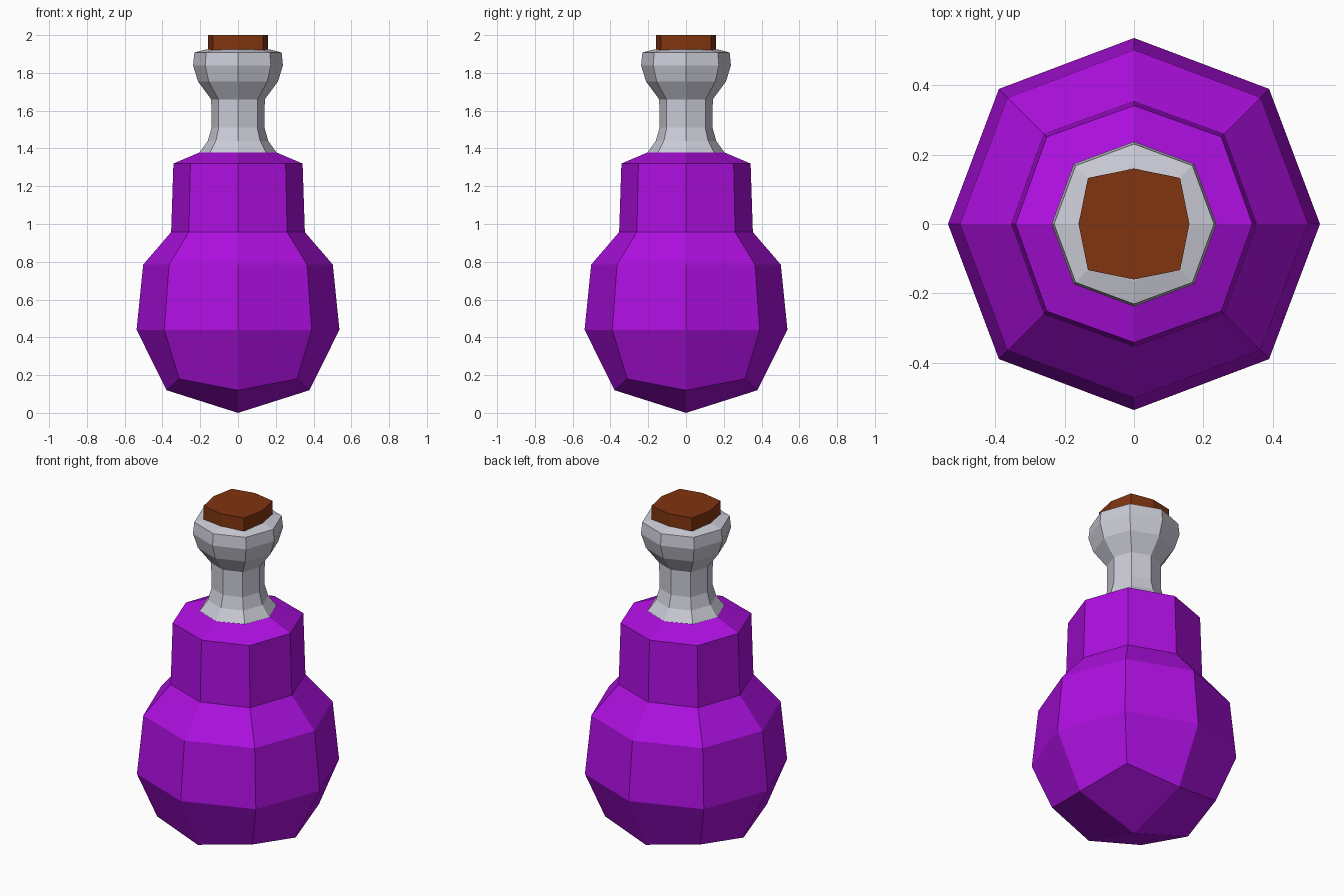
import bpy, bmesh, math

if "Cube" in bpy.data.objects:
    bpy.data.objects.remove(bpy.data.objects["Cube"])


def material(name, rgb):
    m = bpy.data.materials.new(name)
    m.diffuse_color = (*rgb, 1)
    m.use_nodes = True
    m.node_tree.nodes["Principled BSDF"].inputs["Base Color"].default_value = m.diffuse_color
    return m


def lathe(name, rings, mat, bottom=None, top=None):
    """Eight-sided part. Each ring: (axis radius, axis z, diagonal x=y, diagonal z).
    A pole height closes an end with four quads, otherwise a flat cap is used."""
    bm = bmesh.new()
    loops = []
    for ra, za, d, zd in rings:
        loop = []
        for i in range(8):
            a = i * math.pi / 4
            r, z = (ra, za) if i % 2 == 0 else (d * math.sqrt(2), zd)
            loop.append(bm.verts.new((r * math.cos(a), r * math.sin(a), z)))
        loops.append(loop)
    for lo, hi in zip(loops, loops[1:]):
        for i in range(8):
            j = (i + 1) % 8
            bm.faces.new((lo[i], lo[j], hi[j], hi[i]))
    for loop, pole in ((loops[0], bottom), (loops[-1], top)):
        if pole is None:
            bm.faces.new(loop)
        else:
            p = bm.verts.new((0, 0, pole))
            for i in range(0, 8, 2):
                bm.faces.new((p, loop[i], loop[i + 1], loop[(i + 2) % 8]))
    bmesh.ops.recalc_face_normals(bm, faces=bm.faces[:])
    me = bpy.data.meshes.new(name)
    bm.to_mesh(me)
    bm.free()
    me.materials.append(mat)
    ob = bpy.data.objects.new(name, me)
    bpy.context.collection.objects.link(ob)
    return ob


purple = material("purple liquid", (0.42, 0.005, 0.74))
glass = material("pale grey glass", (0.60, 0.60, 0.68))
brown = material("brown cork", (0.22, 0.035, 0.005))

# Round flask body with stepped shoulder
lathe("flask_body", [
    (0.378, 0.12, 0.312, 0.18),
    (0.537, 0.44, 0.39, 0.44),
    (0.502, 0.785, 0.365, 0.785),
    (0.354, 0.957, 0.26, 0.957),
    (0.342, 1.32, 0.252, 1.32),
], purple, bottom=0.0, top=1.465)

# Flared neck and lip
neck = [(0.215, 1.365), (0.203, 1.38), (0.16, 1.44), (0.14, 1.51), (0.142, 1.66),
        (0.212, 1.755), (0.238, 1.84), (0.231, 1.908), (0.165, 1.925)]
lathe("neck", [(r, z, r * 0.73, z) for r, z in neck], glass)

# Cork stopper
lathe("cork", [(0.16, z, 0.133, z) for z in (1.85, 2.0)], brown)
